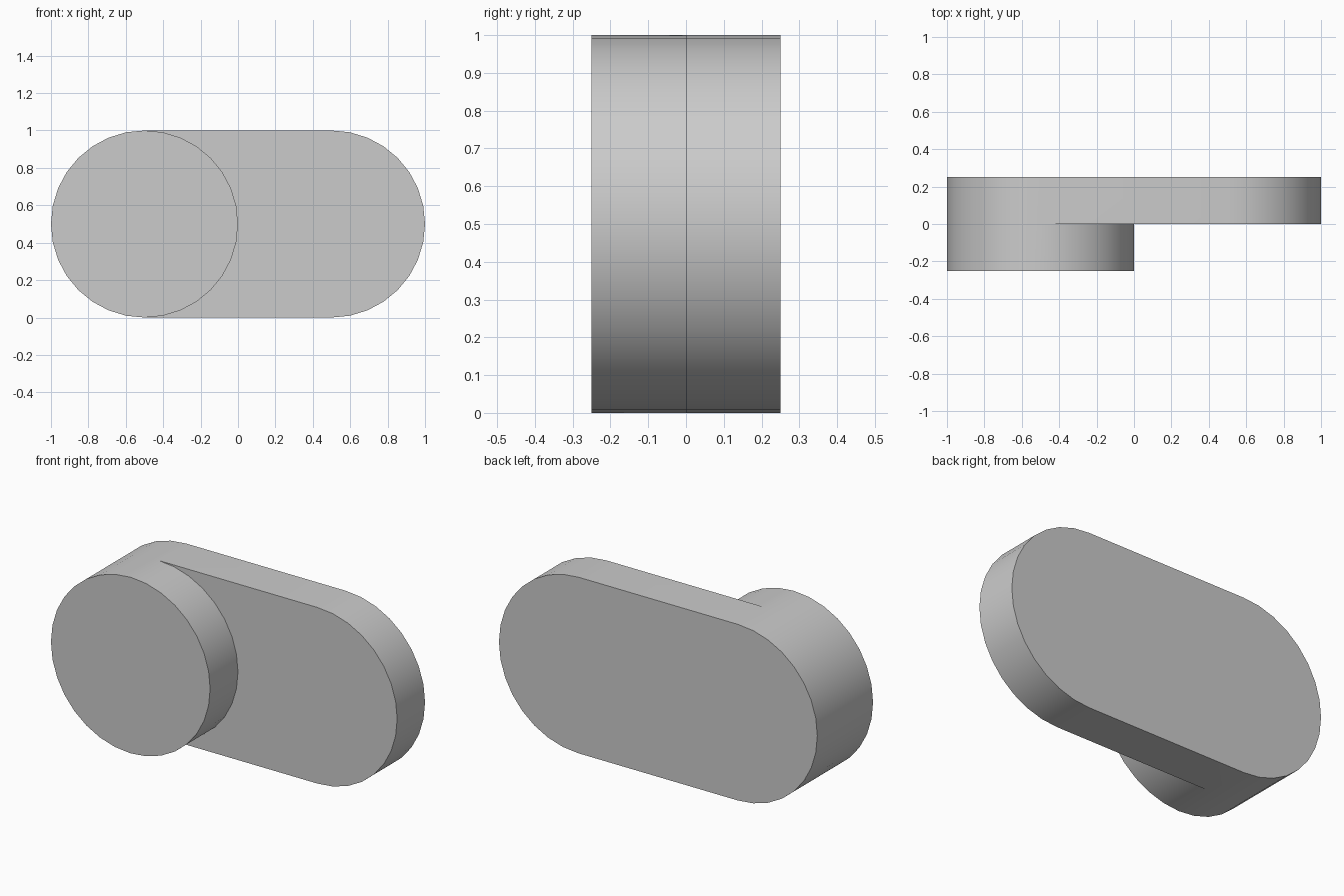
import bpy, bmesh
from math import cos, sin, tau

if "Cube" in bpy.data.objects:
    bpy.data.objects.remove(bpy.data.objects["Cube"])

R, CX, CZ, SEG, D = 0.5, 0.5, 0.5, 32, 0.25

bm = bmesh.new()

def arc(cx, y, first, last):
    """Verts along a circle in the xz plane, by segment index."""
    return [bm.verts.new((cx + R * cos(tau * k / SEG), y, CZ + R * sin(tau * k / SEG)))
            for k in range(first, last + 1)]

def bridge(a, b):
    """Wall of quads between two closed loops."""
    n = len(a)
    for i in range(n):
        j = (i + 1) % n
        bm.faces.new((a[i], a[j], b[j], b[i]))

q = SEG // 4

# Loops: round boss front, boss root, and the plate's rounded right end
disc_front = arc(-CX, -D, -q, SEG - q - 1)
disc_root = arc(-CX, 0, -q, SEG - q - 1)
plate_end = arc(CX, 0, -q, q)

# Stadium outline at the front of the plate shares the boss's left half
inner = disc_root[:2 * q + 1]
outer = disc_root[2 * q:] + [disc_root[0]]
plate_front = plate_end + outer
plate_back = arc(CX, D, -q, q) + arc(-CX, D, q, 3 * q)

# Round boss
bm.faces.new(disc_front)
bridge(disc_front, disc_root)

# Plate: exposed front face, rim and back
bm.faces.new(plate_end + inner[::-1])
bridge(plate_front, plate_back)
bm.faces.new(plate_back)

bmesh.ops.recalc_face_normals(bm, faces=bm.faces[:])
mesh = bpy.data.meshes.new("link_plate_with_boss")
bm.to_mesh(mesh)
bm.free()

obj = bpy.data.objects.new("link_plate_with_boss", mesh)
bpy.context.collection.objects.link(obj)
bpy.context.view_layer.objects.active = obj
obj.select_set(True)
bpy.ops.object.shade_smooth_by_angle()
